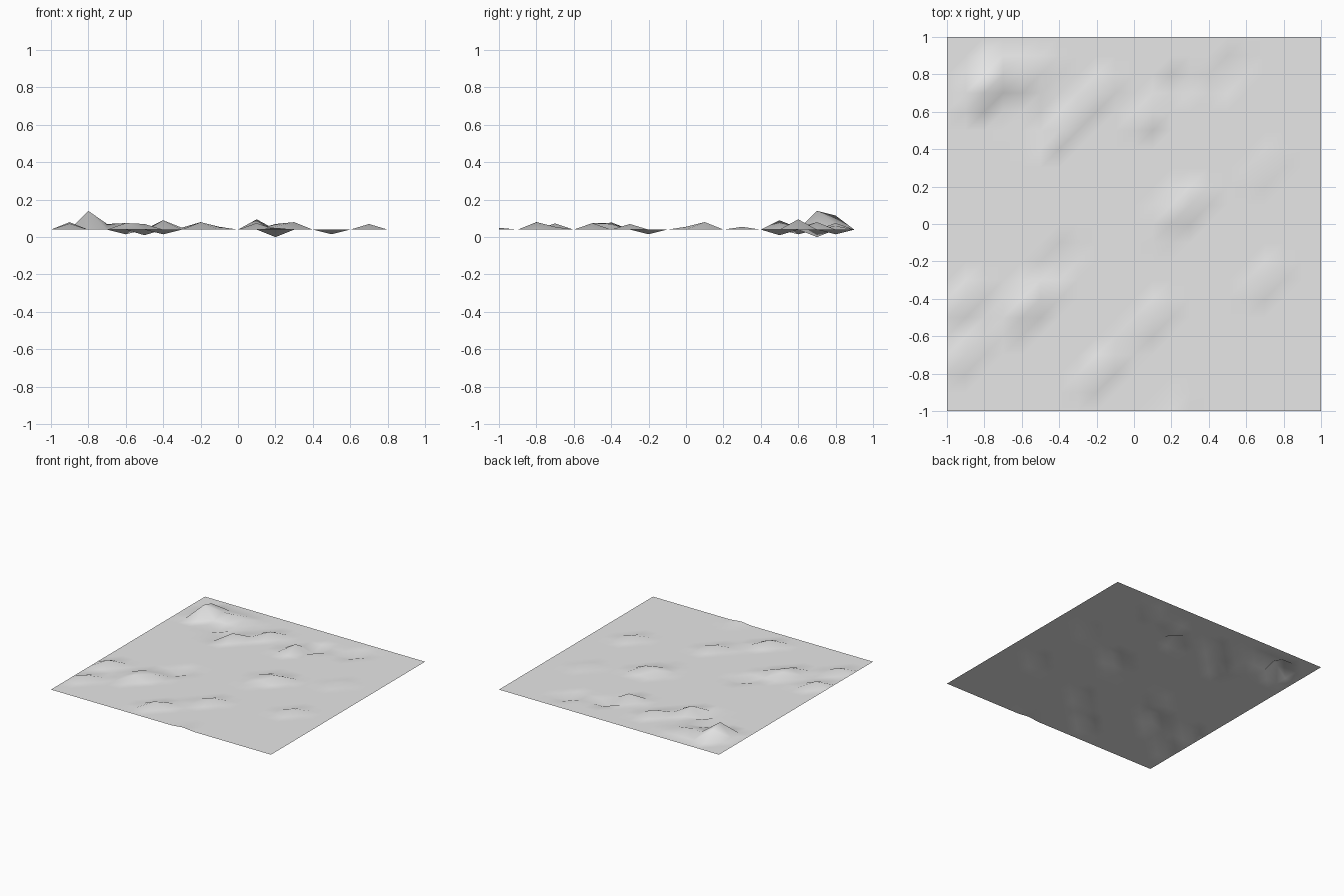
import bpy

cube = bpy.data.objects.get("Cube")
if cube:
    bpy.data.objects.remove(cube, do_unlink=True)

CELLS = 20
STEP = 2 / CELLS
GROUND = 0.04

# Hills and hollows: (x, y) in tenths -> height above or below the ground
relief = {
    # tall hill and its shoulder
    (-8, 7): 0.1, (-8, 8): 0.075, (-7, 8): 0.03, (-6, 8): 0.035, (-5, 8): 0.02,
    # back hills
    (-4, 5): 0.05, (-2, 7): 0.04, (-3, 6): 0.01, (1, 6): 0.055,
    # middle hills
    (2, 1): 0.03, (3, 1): 0.04, (2, 0): 0.015, (7, 3): 0.015,
    # front hills
    (-9, -4): 0.04, (-9, -7): 0.033, (-6, -4): 0.035, (-6, -5): 0.035,
    (-5, -4): 0.03, (-2, -8): 0.04, (-1, -7): 0.015, (1, -5): 0.035,
    (7, -3): 0.03, (2, -10): 0.01,
    # hollows
    (-6, 6): -0.025, (-5, 5): -0.03, (2, 7): -0.04, (5, 8): -0.025,
    (-4, -2): -0.025,
}

# Grid of points, displaced by the relief
half = CELLS // 2
verts = [(i * STEP, j * STEP, GROUND + relief.get((i, j), 0))
         for j in range(-half, half + 1) for i in range(-half, half + 1)]

# Two triangles per cell, split along the rising diagonal
row = CELLS + 1
faces = []
for j in range(CELLS):
    for i in range(CELLS):
        a = j * row + i
        b, c, d = a + 1, a + row + 1, a + row
        faces += [(a, b, c), (a, c, d)]

mesh = bpy.data.meshes.new("terrain")
mesh.from_pydata(verts, [], faces)
mesh.polygons.foreach_set("use_smooth", [True] * len(faces))
mesh.update()
terrain = bpy.data.objects.new("terrain", mesh)
bpy.context.collection.objects.link(terrain)

# Plain grey ground
grey = bpy.data.materials.new("light_grey")
grey.use_nodes = True
colour = (0.8, 0.8, 0.8, 1)
grey.diffuse_color = colour
grey.node_tree.nodes["Principled BSDF"].inputs["Base Color"].default_value = colour
mesh.materials.append(grey)
